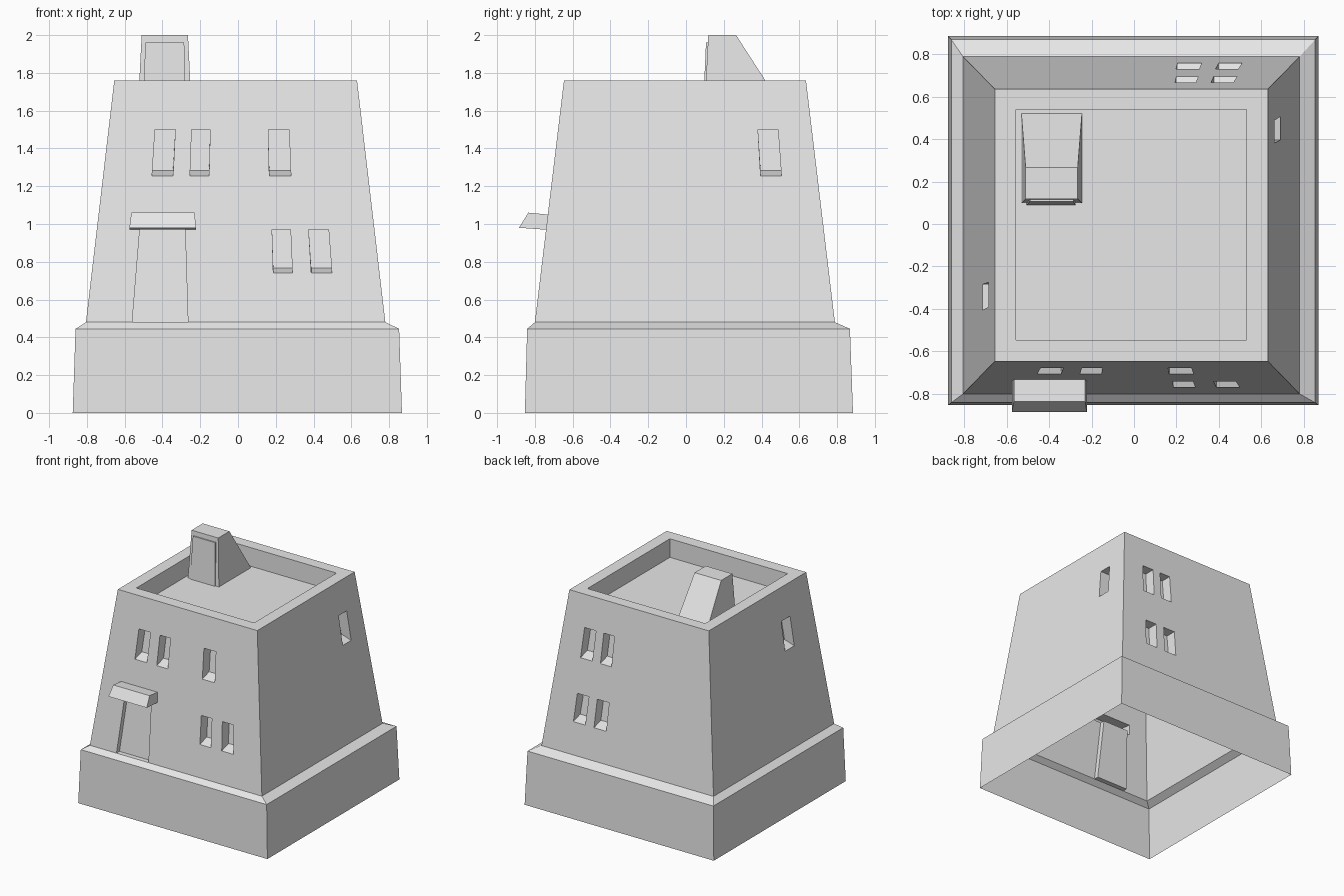
import bpy, bmesh
from mathutils import Vector

cube = bpy.data.objects.get("Cube")
if cube:
    bpy.data.objects.remove(cube)

plaster = bpy.data.materials.new("pale_grey_plaster")
GREY = (0.8, 0.8, 0.8, 1)
plaster.use_nodes = True
plaster.diffuse_color = GREY
plaster.node_tree.nodes["Principled BSDF"].inputs["Base Color"].default_value = GREY

# Rectangles are (x min, x max, y min, y max)
WALL_FOOT, WALL_TOP = (-.805, .78, -.80, .788), (-.655, .63, -.646, .635)
SKIRT_FOOT, SKIRT_TOP = (-.875, .868, -.853, .884), (-.86, .853, -.841, .868)
PARAPET = (-.555, .53, -.545, .54)
Z_FOOT, Z_TOP, Z_ROOF = .48, 1.76, 1.605


def finish(bm, name):
    bmesh.ops.remove_doubles(bm, verts=bm.verts, dist=1e-4)
    bmesh.ops.recalc_face_normals(bm, faces=bm.faces)
    mesh = bpy.data.meshes.new(name)
    bm.to_mesh(mesh)
    bm.free()
    mesh.materials.append(plaster)
    obj = bpy.data.objects.new(name, mesh)
    bpy.context.collection.objects.link(obj)
    return obj


def ring(bm, rect, z):
    x0, x1, y0, y1 = rect
    return [bm.verts.new(p) for p in ((x0, y0, z), (x1, y0, z), (x1, y1, z), (x0, y1, z))]


def bridge(bm, a, b):
    for i in range(len(a)):
        j = (i + 1) % len(a)
        bm.faces.new((a[i], a[j], b[j], b[i]))


def loft(bm, sections, cap_end=True):
    rings = [ring(bm, rect, z) for rect, z in sections]
    for a, b in zip(rings, rings[1:]):
        bridge(bm, a, b)
    if cap_end:
        bm.faces.new(rings[-1])


def wall_point(side, s, z, depth=0):
    """Point on a sloping wall; side indexes the rectangle, s runs along it."""
    t = (z - Z_FOOT) / (Z_TOP - Z_FOOT)
    off = WALL_FOOT[side] * (1 - t) + WALL_TOP[side] * t
    off += depth if side % 2 == 0 else -depth
    return Vector((off, s, z)) if side < 2 else Vector((s, off, z))


def pocket(bm, side, mouth, depth, sill_rise):
    """Recess behind an opening whose first two corners are its sill."""
    back = [bm.verts.new(wall_point(side, v.co.y if side < 2 else v.co.x, v.co.z, depth))
            for v in mouth]
    for v in back[:2]:
        v.co.z += sill_rise
    bridge(bm, mouth, back)
    bm.faces.new(back)


def build_wall(bm, side, windows, notch=()):
    along = slice(2, 4) if side < 2 else slice(0, 2)
    (f0, f1), (t0, t1) = WALL_FOOT[along], WALL_TOP[along]
    loops = [[(f0, Z_FOOT), *notch, (f1, Z_FOOT), (t1, Z_TOP), (t0, Z_TOP)]]
    for s0, s1, z, h in windows:
        k = .965
        loops.append([(s0, z), (s1, z), (s1 * k, z + h), (s0 * k, z + h)])
    edges, loop_verts = [], []
    for loop in loops:
        vs = [bm.verts.new(wall_point(side, s, z)) for s, z in loop]
        edges += [bm.edges.new((a, b)) for a, b in zip(vs, vs[1:] + vs[:1])]
        loop_verts.append(vs)
    normal = Vector((0, 0, 0))
    normal[side // 2] = -1 if side % 2 == 0 else 1
    bmesh.ops.triangle_fill(bm, use_beauty=True, use_dissolve=False, edges=edges, normal=normal)
    for mouth in loop_verts[1:]:
        pocket(bm, side, mouth, .09, .028)
    return loop_verts[0]


# Tower: skirt, sloping walls with deep windows, parapet and sunken roof
UP, LOW = (1.255, .245), (.74, .23)
DOOR = [(-.56, .48), (-.265, .48), (-.28, .97), (-.52, .97)]
CANOPY = [(-.575, .97), (-.565, 1.05), (-.23, 1.05), (-.222, .97)]
tower = bmesh.new()
loft(tower, [(SKIRT_FOOT, 0), (SKIRT_TOP, .445), (WALL_FOOT, Z_FOOT)], False)
build_wall(tower, 0, [(-.405, -.285, *UP)])
build_wall(tower, 1, [(.395, .505, *UP)])
outline = build_wall(tower, 2,
                     [(-.455, -.344, *UP), (-.254, -.153, *UP), (.166, .28, *UP),
                      (.187, .288, *LOW), (.388, .497, *LOW)],
                     [DOOR[0], DOOR[3], *CANOPY, DOOR[2], DOOR[1]])
build_wall(tower, 3, [(.2, .302, *UP), (.376, .485, *UP),
                      (.205, .318, *LOW), (.398, .508, *LOW)])
pocket(tower, 2, [outline[i] for i in (1, 8, 7, 2)], .04, 0)
loft(tower, [(WALL_TOP, Z_TOP), (PARAPET, Z_TOP), (PARAPET, Z_ROOF)])
finish(tower, "tower")

# Canopy over the front door, open towards the wall
canopy = bmesh.new()
ends = []
for low, high in ((CANOPY[0], CANOPY[1]), (CANOPY[3], CANOPY[2])):
    pts = [wall_point(2, *low), (low[0], -.884, .98), (high[0], -.835, 1.06), wall_point(2, *high)]
    ends.append([canopy.verts.new(p) for p in pts])
    canopy.faces.new(ends[-1])
for i in range(3):
    canopy.faces.new((ends[0][i], ends[0][i + 1], ends[1][i + 1], ends[1][i]))
finish(canopy, "door_canopy")

# Roof stair housing with a sloping back
housing = bmesh.new()
loft(housing, [((-.53, -.245, .098, .52), Z_ROOF), ((-.51, -.265, .118, .265), 2)])
finish(housing, "stair_housing")

# Thin door plate on the housing front
plate = bmesh.new()
loft(plate, [((-.505, -.275, .09, .1), Z_ROOF), ((-.49, -.285, .106, .118), 1.96)])
finish(plate, "stair_door")
